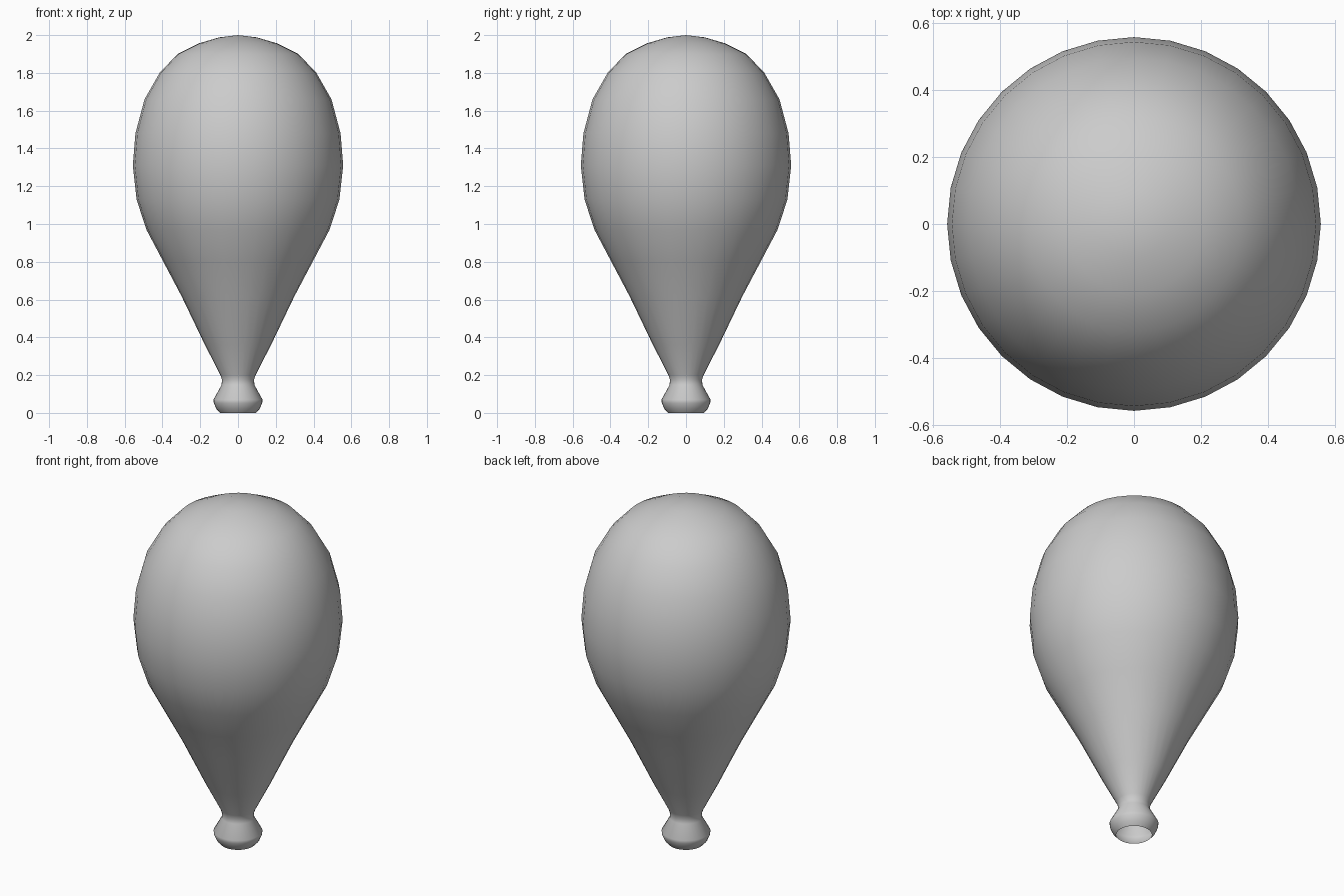
import bpy, bmesh, math

if "Cube" in bpy.data.objects:
    bpy.data.objects.remove(bpy.data.objects["Cube"])

# Half outline (radius, height) from the crown down to the open mouth
PROFILE = [(0, 2.0), (0.10, 1.988), (0.205, 1.957), (0.32, 1.90), (0.415, 1.80),
           (0.495, 1.66), (0.543, 1.48), (0.557, 1.31), (0.537, 1.13), (0.485, 0.97),
           (0.395, 0.80), (0.30, 0.62), (0.175, 0.36), (0.093, 0.20), (0.085, 0.175),
           (0.087, 0.148), (0.13, 0.07), (0.128, 0.052), (0.115, 0.022), (0.095, 0.0)]
SIDES = 32

# Balloon: spin the outline around z, leaving the mouth open
bm = bmesh.new()
verts = [bm.verts.new((r, 0, z)) for r, z in PROFILE]
edges = [bm.edges.new(pair) for pair in zip(verts, verts[1:])]
bmesh.ops.spin(bm, geom=verts + edges, cent=(0, 0, 0), axis=(0, 0, 1),
               angle=2 * math.pi, steps=SIDES, use_duplicate=False)
bmesh.ops.remove_doubles(bm, verts=bm.verts[:], dist=0.0005)
bmesh.ops.recalc_face_normals(bm, faces=bm.faces[:])

# Make sure the surface faces outward
side = max(bm.faces, key=lambda f: f.calc_center_median().xy.length)
if side.normal.dot(side.calc_center_median()) < 0:
    bmesh.ops.reverse_faces(bm, faces=bm.faces[:])
for face in bm.faces:
    face.smooth = True

mesh = bpy.data.meshes.new("balloon")
bm.to_mesh(mesh)
bm.free()
balloon = bpy.data.objects.new("balloon", mesh)
bpy.context.collection.objects.link(balloon)
